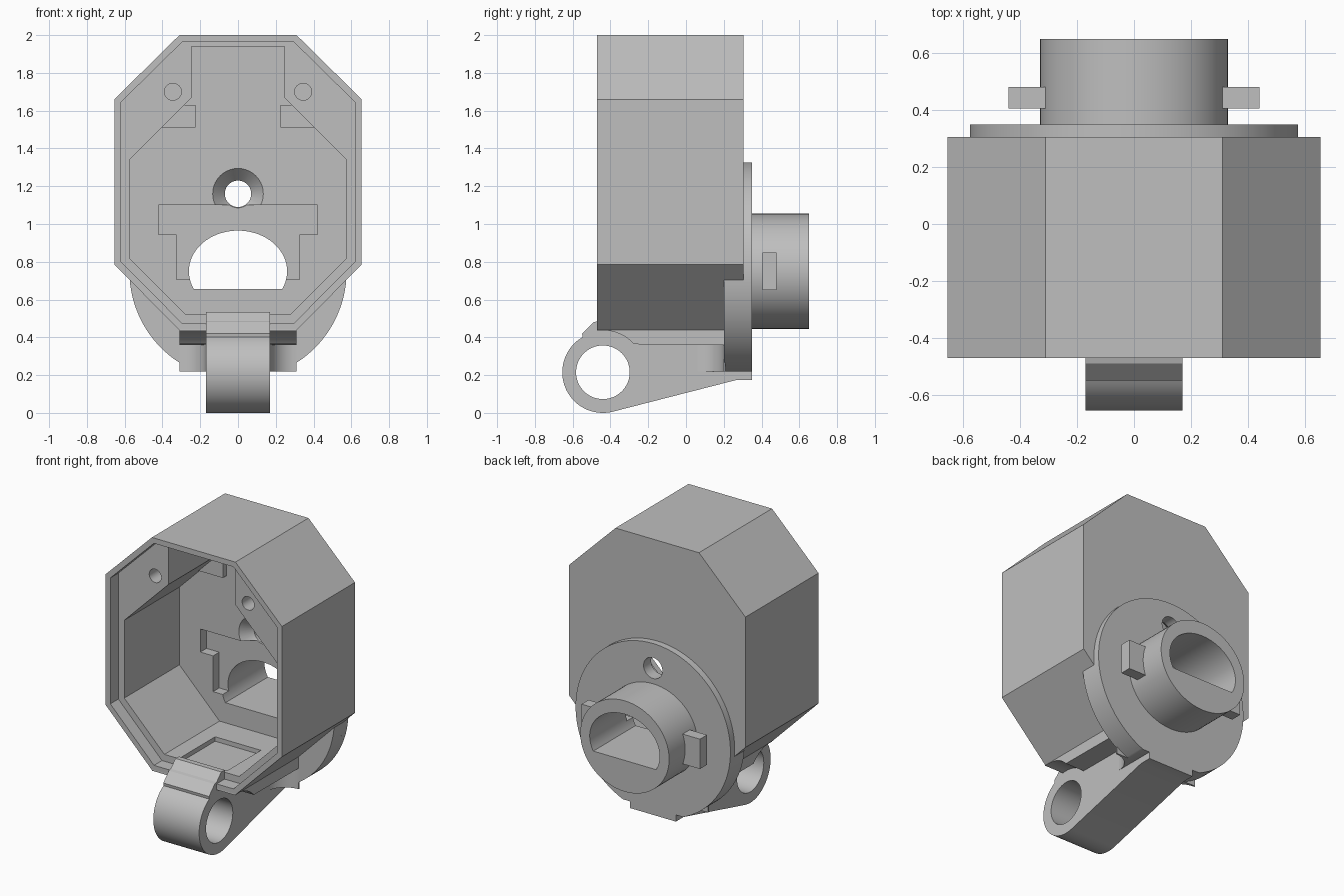
import bpy, bmesh
from math import sin, cos, radians
from mathutils import Vector

if "Cube" in bpy.data.objects:
    bpy.data.objects.remove(bpy.data.objects["Cube"])

grey = bpy.data.materials.new("light grey")
grey.use_nodes = True
colour = (0.52, 0.52, 0.52, 1)
grey.diffuse_color = colour
grey.node_tree.nodes["Principled BSDF"].inputs["Base Color"].default_value = colour


def prism(name, pts, axis, a, b, end_pts=None):
    """Extrude a profile along an axis from a to b."""
    place = {"X": lambda p, t: (t, p[0], p[1]),
             "Y": lambda p, t: (p[0], t, p[1]),
             "Z": lambda p, t: (p[0], p[1], t)}[axis]
    bm = bmesh.new()
    lo = [bm.verts.new(place(p, a)) for p in pts]
    hi = [bm.verts.new(place(p, b)) for p in (end_pts or pts)]
    bm.faces.new(lo)
    bm.faces.new(hi[::-1])
    n = len(pts)
    for i in range(n):
        bm.faces.new((lo[i], hi[i], hi[(i + 1) % n], lo[(i + 1) % n]))
    bmesh.ops.recalc_face_normals(bm, faces=bm.faces)
    mesh = bpy.data.meshes.new(name)
    bm.to_mesh(mesh)
    bm.free()
    mesh.materials.append(grey)
    ob = bpy.data.objects.new(name, mesh)
    bpy.context.collection.objects.link(ob)
    return ob


def box(name, x0, x1, y0, y1, z0, z1):
    return prism(name, [(x0, z0), (x1, z0), (x1, z1), (x0, z1)], "Y", y0, y1)


def arc(cx, cz, rx, rz, start=0, end=360, n=64):
    steps = n if end - start == 360 else n + 1
    angles = [radians(start + (end - start) * i / n) for i in range(steps)]
    return [(cx + rx * cos(t), cz + rz * sin(t)) for t in angles]


def mirrored(half):
    return half + [(-x, z) for x, z in reversed(half)]


def octagon(d):
    k = 0.414 * d
    return mirrored([(0.31 - k, 0.438 + d), (0.655 - d, 0.785 + k),
                     (0.655 - d, 1.66 - k), (0.31 - k, 2 - d)])


def cut(ob, cutters):
    for c in cutters:
        c.hide_render = True
        mod = ob.modifiers.new("cut", "BOOLEAN")
        mod.operation = "DIFFERENCE"
        mod.solver = "EXACT"
        mod.object = c
        bpy.context.view_layer.objects.active = ob
        bpy.ops.object.modifier_apply(modifier=mod.name)
        bpy.data.objects.remove(c)


def smooth(ob):
    bpy.ops.object.select_all(action="DESELECT")
    ob.select_set(True)
    bpy.context.view_layer.objects.active = ob
    bpy.ops.object.shade_smooth_by_angle(angle=radians(30))


def bore():
    # D-shaped passage with a flat floor
    return prism("bore_cutter", arc(0, 0.75, 0.26, 0.215, -26.2, 206.2), "Y", 0.1, 0.8)


def screw_hole():
    return prism("screw_cutter", arc(0, 1.16, 0.07, 0.07, n=40), "Y", 0.1, 0.5)


# Octagonal housing: rim recess, cavity with corner bosses, wall pocket, holes
housing = prism("housing", octagon(0), "Y", -0.47, 0.305)
cavity = mirrored([(0.277, 0.52), (0.575, 0.818), (0.575, 1.34),
                   (0.247, 1.668), (0.247, 1.94)])
pocket = mirrored([(0.15, 0.654), (0.15, 0.57), (0.325, 0.57),
                   (0.325, 0.945), (0.42, 0.945), (0.42, 1.10)])
cutters = [
    prism("rim_cutter", octagon(0.036), "Y", -0.6, -0.385),
    prism("cavity_cutter", cavity, "Y", -0.5, 0.2),
    prism("pocket_cutter", pocket, "Y", 0.1, 0.265),
    prism("countersink_cutter", arc(0, 1.16, 0.135, 0.135, n=40), "Y", 0.199, 0.27,
          arc(0, 1.16, 0.07, 0.07, n=40)),
    screw_hole(), bore(),
    box("floor_cutter", -0.17, 0.17, -0.36, 0.0, 0.49, 0.6),
]
for s in (-1, 1):
    cutters.append(prism("boss_hole_cutter", arc(s * 0.345, 1.70, 0.045, 0.045, n=32),
                         "Y", -0.5, -0.1))
cut(housing, cutters)
smooth(housing)

# Small stop blocks on the inner back wall
for side, s in (("left", 1), ("right", -1)):
    block = [(s * 0.225, 1.51), (s * 0.405, 1.51), (s * 0.285, 1.63), (s * 0.225, 1.63)]
    prism(side + "_stop_block", block, "Y", 0.16, 0.21)

# Round mounting flange, thicker below where it wraps the housing
flange = prism("flange", arc(0, 0.75, 0.575, 0.575, -67.2, 247.2, 96), "Y", 0.3, 0.35)
cut(flange, [bore(), screw_hole()])
smooth(flange)
skirt = prism("flange_skirt", arc(0, 0.75, 0.575, 0.575, 184.5, 355.5, 64), "Y", 0.2, 0.349)
cut(skirt, [bore(), box("skirt_cutter", -1, 1, 0, 1, 0, 0.22)])
smooth(skirt)

# Rear tube with two bayonet pegs
tube = prism("rear_tube", arc(0, 0.75, 0.33, 0.305), "Y", 0.32, 0.65)
cut(tube, [bore()])
smooth(tube)
for side, s in (("left", 1), ("right", -1)):
    box(side + "_peg", s * 0.31, s * 0.44, 0.405, 0.48, 0.65, 0.85)

# Base plate under the housing, scooped around the hinge knuckle
plate = arc(-0.44, 0.215, 0.222, 0.222, 42, 98, 16) + [(-0.47, 0.445), (0.21, 0.445), (0.21, 0.36)]
smooth(prism("base_plate", plate, "X", -0.31, 0.31))

# Hinge arm with knuckle and front latch tab
arm_profile = arc(-0.44, 0.215, 0.215, 0.215, 120, 284, 40) + [
    (0.27, 0.175), (0.35, 0.175), (0.35, 0.3), (0.2, 0.4), (-0.3, 0.45),
    (-0.385, 0.45), (-0.385, 0.535), (-0.42, 0.535), (-0.47, 0.485),
    (-0.49, 0.48), (-0.55, 0.42)]
arm = prism("hinge_arm", arm_profile, "X", -0.17, 0.17)
cut(arm, [prism("pin_cutter", arc(-0.44, 0.215, 0.142, 0.142), "X", -0.5, 0.5)])
smooth(arm)

# Flared root blending the arm into the flange
root = mirrored([(0.17, 0.06)] + arc(0.31, 0.06, 0.14, 0.14, 180, 90, 12) + [(0.31, 0.21)])
smooth(prism("arm_root", root, "Z", 0.22, 0.37))
